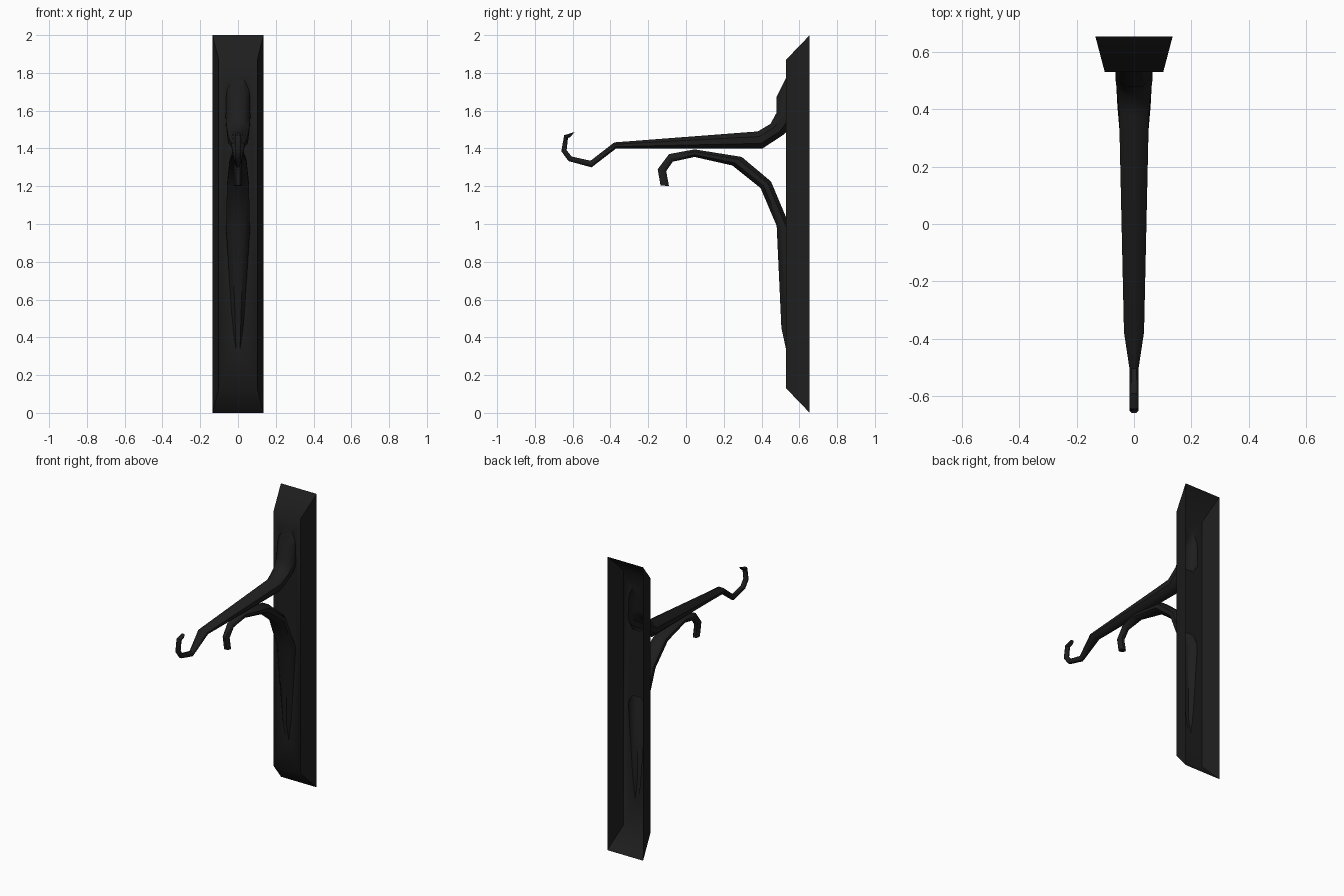
import bpy, bmesh

if "Cube" in bpy.data.objects:
    bpy.data.objects.remove(bpy.data.objects["Cube"])

iron = bpy.data.materials.new("black_iron")
iron.diffuse_color = (0.013, 0.013, 0.013, 1)
iron.use_nodes = True
iron.node_tree.nodes["Principled BSDF"].inputs["Base Color"].default_value = iron.diffuse_color


def make_object(name, rings):
    """Skin a list of equal-sided rings into a closed solid."""
    bm = bmesh.new()
    loops = [[bm.verts.new(p) for p in ring] for ring in rings]
    n = len(loops[0])
    for a, b in zip(loops, loops[1:]):
        for i in range(n):
            j = (i + 1) % n
            bm.faces.new((a[i], a[j], b[j], b[i]))
    bm.faces.new(loops[0])
    bm.faces.new(loops[-1])
    bmesh.ops.recalc_face_normals(bm, faces=bm.faces)
    mesh = bpy.data.meshes.new(name)
    bm.to_mesh(mesh)
    bm.free()
    mesh.materials.append(iron)
    obj = bpy.data.objects.new(name, mesh)
    bpy.context.collection.objects.link(obj)
    return obj


def arm(name, stations):
    """Octagonal bar; each station is side A (y, z), side B (y, z), half width."""
    rings = []
    for ya, za, yb, zb, w in stations:
        section = [(-.5, 0), (.5, 0), (1, .3), (1, .7), (.5, 1), (-.5, 1), (-1, .7), (-1, .3)]
        rings.append([(u * w, ya + (yb - ya) * v, za + (zb - za) * v) for u, v in section])
    return make_object(name, rings)


# Wall plate with bevelled edges
def rectangle(y, w, z0, z1):
    return [(-w, y, z0), (w, y, z0), (w, y, z1), (-w, y, z1)]


plate = make_object("wall_plate", [rectangle(.655, .135, 0, 2), rectangle(.53, .102, .13, 1.87)])

# Upper arm: upturned hook tip, long taper, foot rising into the plate
upper = arm("upper_hook_arm", [
    (-.612, 1.46, -.59, 1.487, .015),
    (-.625, 1.455, -.645, 1.47, .016),
    (-.632, 1.39, -.66, 1.385, .016),
    (-.605, 1.357, -.622, 1.333, .016),
    (-.505, 1.335, -.50, 1.30, .016),
    (-.38, 1.432, -.37, 1.40, .035),
    (.38, 1.49, .405, 1.40, .052),
    (.447, 1.53, .52, 1.475, .06),
    (.48, 1.59, .57, 1.54, .065),
    (.48, 1.675, .60, 1.675, .063),
    (.56, 1.835, .60, 1.82, .04),
])

# Lower arm: downturned hook, curved brace, long tapering foot
lower = arm("lower_hook_arm", [
    (-.135, 1.205, -.09, 1.20, .02),
    (-.15, 1.29, -.105, 1.28, .02),
    (-.09, 1.37, -.07, 1.33, .022),
    (.045, 1.395, .045, 1.355, .03),
    (.295, 1.355, .245, 1.31, .045),
    (.45, 1.225, .395, 1.19, .058),
    (.57, .94, .48, .99, .063),
    (.60, .43, .505, .45, .028),
    (.60, .22, .555, .22, .015),
])

# Weld the arms to the plate
bpy.context.view_layer.objects.active = plate
for part in (upper, lower):
    mod = plate.modifiers.new("weld", 'BOOLEAN')
    mod.operation = 'UNION'
    mod.solver = 'EXACT'
    mod.object = part
    bpy.ops.object.modifier_apply(modifier=mod.name)
    bpy.data.objects.remove(part)
plate.name = "wall_hook_bracket"

# Open, hollow back
bm = bmesh.new()
bm.from_mesh(plate.data)
back = [f for f in bm.faces if all(v.co.y > .65 for v in f.verts)]
bmesh.ops.delete(bm, geom=back, context='FACES')
bm.to_mesh(plate.data)
bm.free()

plate.select_set(True)
bpy.ops.object.shade_smooth_by_angle(angle=.8)
